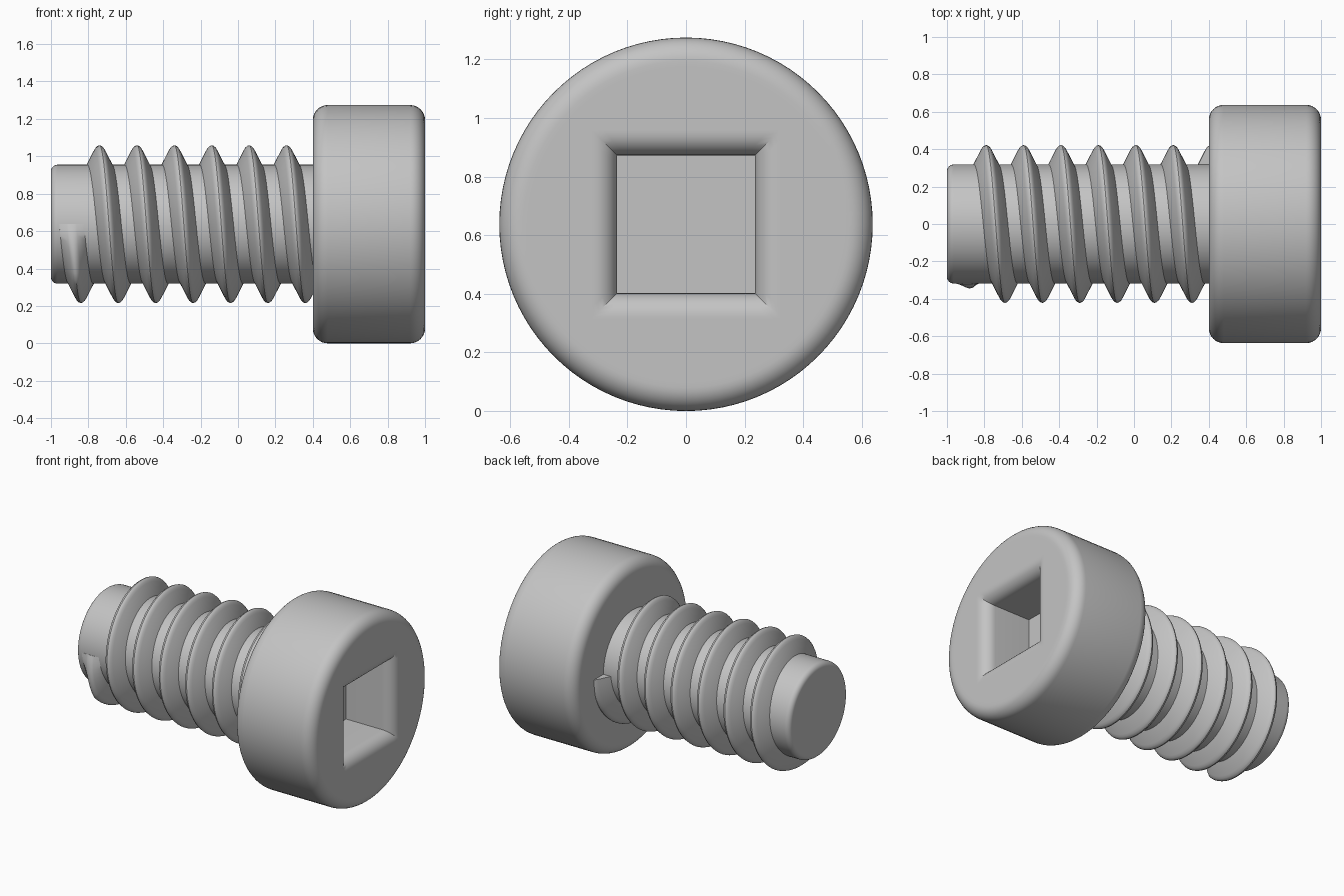
import bpy, bmesh
from math import sin, cos, pi, radians

cube = bpy.data.objects.get("Cube")
if cube:
    bpy.data.objects.remove(cube)

SEG = 96
AXIS_Z = 0.637      # height of the screw axis
HEAD_R, SHAFT_R = 0.637, 0.318

steel = bpy.data.materials.new("grey_steel")
steel.use_nodes = True
GREY = (0.55, 0.55, 0.55, 1)
steel.diffuse_color = GREY
steel.node_tree.nodes["Principled BSDF"].inputs["Base Color"].default_value = GREY


def circle(x, r):
    """Ring around the screw axis."""
    return [(x, r * cos(2 * pi * i / SEG), AXIS_Z + r * sin(2 * pi * i / SEG))
            for i in range(SEG)]


def square(x, half):
    """Square ring with the same point count as a circle."""
    pts = []
    for i in range(SEG):
        c, s = cos(2 * pi * i / SEG), sin(2 * pi * i / SEG)
        k = half / max(abs(c), abs(s))
        pts.append((x, c * k, AXIS_Z + s * k))
    return pts


def loft(name, rings, angle=35):
    """Skin closed rings, cap both ends and smooth the soft edges."""
    bm = bmesh.new()
    loops = [[bm.verts.new(p) for p in ring] for ring in rings]
    n = len(loops[0])
    for a, b in zip(loops, loops[1:]):
        for i in range(n):
            j = (i + 1) % n
            bm.faces.new((a[i], a[j], b[j], b[i]))
    bm.faces.new(loops[0])
    bm.faces.new(loops[-1])
    bmesh.ops.recalc_face_normals(bm, faces=bm.faces)
    mesh = bpy.data.meshes.new(name)
    bm.to_mesh(mesh)
    bm.free()
    mesh.materials.append(steel)
    obj = bpy.data.objects.new(name, mesh)
    bpy.context.collection.objects.link(obj)
    bpy.ops.object.select_all(action='DESELECT')
    obj.select_set(True)
    bpy.context.view_layer.objects.active = obj
    bpy.ops.object.shade_smooth_by_angle(angle=radians(angle))
    return obj


def arc(steps=8):
    return [pi / 2 * i / steps for i in range(steps + 1)]


# Head: rounded cylinder whose front runs on into a filleted square socket
B = 0.08
FLOOR_X, SOCKET = 0.65, 0.235
rings = [circle(0.4, HEAD_R - B - 0.02)]
rings += [circle(0.4 + B * (1 - cos(t)), HEAD_R - B * (1 - sin(t))) for t in arc()]
rings += [circle(1 - B * (1 - sin(t)), HEAD_R - B * (1 - cos(t))) for t in arc()]
rings += [circle(1, HEAD_R - B - 0.02), square(1, SOCKET + B + 0.01)]
rings += [square(1 - B * (1 - cos(t)), SOCKET + B * (1 - sin(t))) for t in arc()]
rings += [square(FLOOR_X, SOCKET)]
loft("head", rings)

# Shaft: plain cylinder with a softened tip
T = 0.035
rings = [circle(-1 + T * (1 - cos(t)), SHAFT_R - T * (1 - sin(t))) for t in arc(6)]
rings += [circle(0.45, SHAFT_R)]
loft("shaft", rings)

# Thread: ridge profile swept along a helix, fading in at the tip
PITCH, TURNS, STEPS, START_X = 0.2, 6.5, 72, -0.89
half = [(0.07, -0.012), (0.066, 0), (0.026, 0.08), (0.018, 0.093), (0.009, 0.101)]
profile = [(-u, h) for u, h in half] + [(0, 0.104)] + [(u, h) for u, h in reversed(half)]
rings = []
for i in range(int(TURNS * STEPS) + 1):
    turn = i / STEPS
    a = 2 * pi * turn
    grow = min(1, 0.02 + turn * 8)
    ring = []
    for u, h in profile:
        r = SHAFT_R + (h * grow if h > 0 else h)
        ring.append((START_X + PITCH * turn + u, -r * cos(a), AXIS_Z - r * sin(a)))
    rings.append(ring)
loft("thread", rings)
